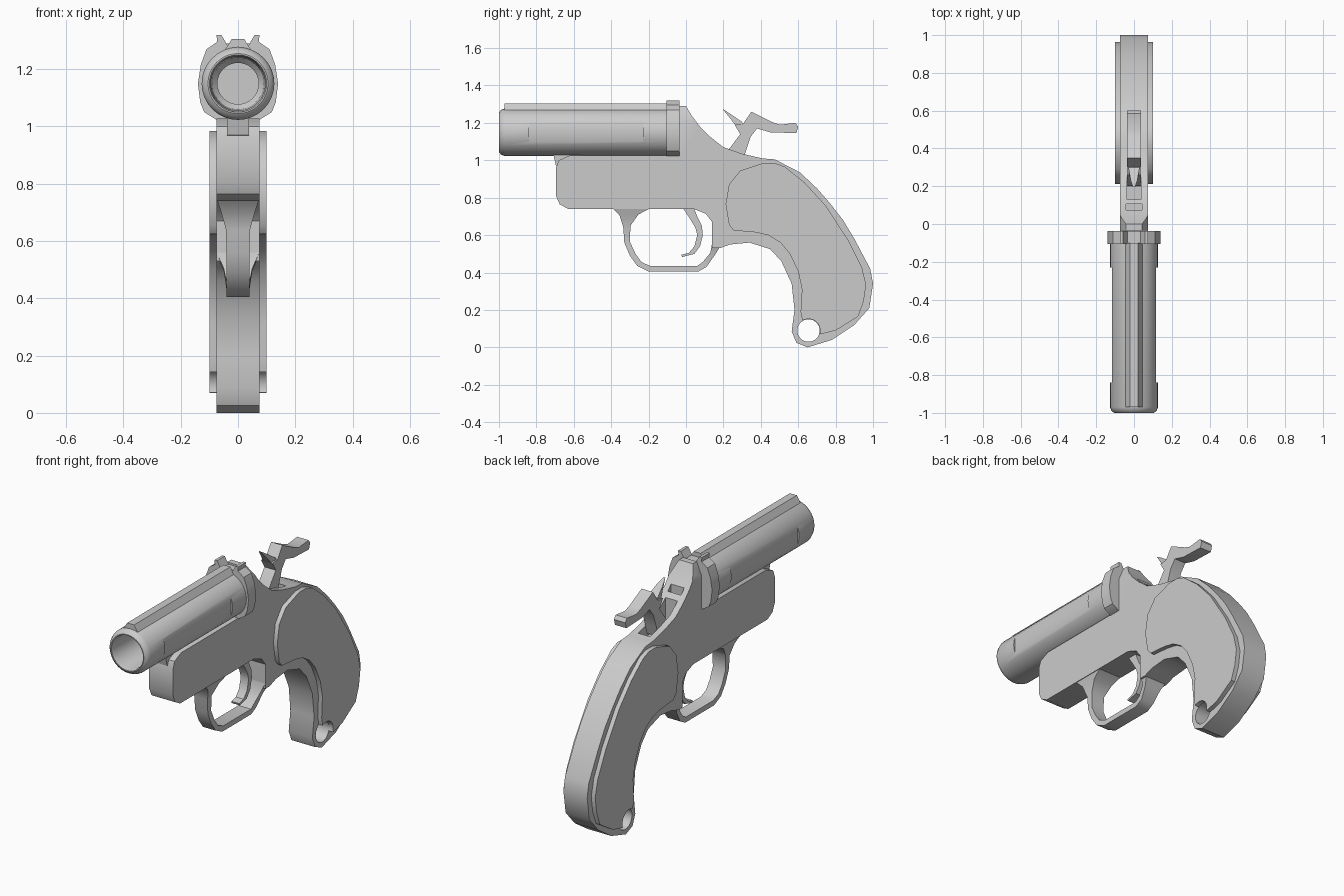
import bpy, bmesh
from math import pi, sin, cos


def finish(name, bm):
    bmesh.ops.recalc_face_normals(bm, faces=bm.faces[:])
    me = bpy.data.meshes.new(name)
    bm.to_mesh(me)
    bm.free()
    ob = bpy.data.objects.new(name, me)
    bpy.context.collection.objects.link(ob)
    return ob


def prism(name, pts, lo, hi, axis='x'):
    """Extrude a (y,z) outline along x, or an (x,z) outline along y."""
    bm = bmesh.new()
    put = (lambda a, b, t: (t, a, b)) if axis == 'x' else (lambda a, b, t: (a, t, b))
    A, B = [[bm.verts.new(put(a, b, t)) for a, b in pts] for t in (lo, hi)]
    bm.faces.new(A)
    bm.faces.new(B[::-1])
    n = len(pts)
    for i in range(n):
        j = (i + 1) % n
        bm.faces.new((A[i], A[j], B[j], B[i]))
    return finish(name, bm)


def bridge(name, rings):
    """Skin a chain of closed rings and cap both ends."""
    bm = bmesh.new()
    R = [[bm.verts.new(p) for p in r] for r in rings]
    n = len(R[0])
    for a, b in zip(R, R[1:]):
        for i in range(n):
            j = (i + 1) % n
            bm.faces.new((a[i], a[j], b[j], b[i]))
    bm.faces.new(R[0])
    bm.faces.new(R[-1][::-1])
    return finish(name, bm)


def box(a, b):
    (x0, y0, z0), (x1, y1, z1) = a, b
    return prism("cutter", [(y0, z0), (y1, z0), (y1, z1), (y0, z1)], x0, x1)


def circle(cy, cz, r, n=28):
    return [(cy + r * cos(2 * pi * i / n), cz + r * sin(2 * pi * i / n)) for i in range(n)]


def cut(ob, cutter):
    m = ob.modifiers.new("cut", 'BOOLEAN')
    m.operation, m.solver, m.object = 'DIFFERENCE', 'EXACT', cutter
    bpy.context.view_layer.objects.active = ob
    bpy.ops.object.modifier_apply(modifier=m.name)
    bpy.data.objects.remove(cutter)


# Frame: receiver block, breech and grip backbone in one side profile
frame = prism("frame", [
    (-0.695, 0.81), (-0.695, 0.96), (-0.68, 1.0), (-0.62, 1.027), (-0.035, 1.027), (-0.035, 1.29),
    (0.0, 1.29), (0.03, 1.24), (0.075, 1.18), (0.13, 1.125), (0.2, 1.07), (0.3, 1.035), (0.41, 1.01),
    (0.475, 1.005), (0.61, 0.935), (0.70, 0.85), (0.77, 0.77), (0.84, 0.68), (0.90, 0.58), (0.985, 0.42),
    (1.0, 0.34), (0.98, 0.21), (0.90, 0.12), (0.78, 0.04), (0.65, 0.0), (0.59, 0.025), (0.565, 0.085),
    (0.58, 0.2), (0.565, 0.34), (0.51, 0.46), (0.45, 0.525), (0.34, 0.56), (0.235, 0.55), (0.18, 0.53),
    (0.14, 0.53), (0.14, 0.67), (0.105, 0.715), (0.04, 0.74), (-0.63, 0.74), (-0.675, 0.765)], -0.075, 0.075)
cut(frame, box((-0.038, 0.13, 0.97), (0.038, 0.38, 1.3)))      # hammer slot
cut(frame, box((-0.042, 0.075, 1.115), (0.042, 0.105, 1.3)))   # latch window
cut(frame, prism("cutter", circle(0.655, 0.09, 0.06), -0.2, 0.2))
for s in (-1, 1):                                              # narrowed breech top
    cut(frame, prism("cutter", [(s * 0.035, 1.31), (s * 0.085, 1.19), (s * 0.1, 1.31)], -0.2, 0.15, 'y'))

# Grip panels on both sides
panel = [(0.41, 0.985), (0.29, 0.945), (0.23, 0.87), (0.212, 0.765), (0.23, 0.655), (0.255, 0.625),
         (0.37, 0.615), (0.44, 0.6), (0.505, 0.56), (0.555, 0.5), (0.60, 0.405), (0.62, 0.31),
         (0.613, 0.19), (0.625, 0.13), (0.68, 0.075), (0.72, 0.07), (0.80, 0.09), (0.92, 0.165),
         (0.95, 0.245), (0.963, 0.335), (0.94, 0.43), (0.867, 0.575), (0.745, 0.76), (0.635, 0.88),
         (0.53, 0.965), (0.475, 0.985)]
for side, s in (("left", -1), ("right", 1)):
    p = prism("grip_panel_" + side, panel, *sorted((s * 0.07, s * 0.1)))
    cut(p, prism("cutter", circle(0.655, 0.09, 0.062), -0.2, 0.2))

# Trigger guard: outer point, inner point, half width
guard = [((-0.40, 0.75), (-0.18, 0.75), 0.075), ((-0.355, 0.705), (-0.255, 0.71), 0.06),
         ((-0.335, 0.64), (-0.297, 0.65), 0.042), ((-0.33, 0.56), (-0.3, 0.565), 0.04),
         ((-0.30, 0.49), (-0.27, 0.50), 0.04), ((-0.26, 0.435), (-0.237, 0.455), 0.04),
         ((-0.2, 0.405), (-0.19, 0.435), 0.04), ((0.065, 0.405), (0.06, 0.435), 0.04),
         ((0.11, 0.43), (0.09, 0.457), 0.04), ((0.155, 0.495), (0.13, 0.505), 0.05),
         ((0.19, 0.55), (0.14, 0.56), 0.074)]
bridge("trigger_guard", [[(-w, *o), (w, *o), (w, *i), (-w, *i)] for o, i, w in guard])

# Trigger
prism("trigger", [(-0.02, 0.75), (0.02, 0.69), (0.05, 0.64), (0.06, 0.6), (0.045, 0.54), (0.015, 0.505),
                  (-0.025, 0.495), (-0.02, 0.483), (0.045, 0.5), (0.075, 0.54), (0.09, 0.6),
                  (0.085, 0.65), (0.06, 0.7), (0.04, 0.75)], -0.025, 0.025)

# Barrel with stepped bore and flattened sides
profile = [(-0.04, 0.127), (-0.97, 0.127), (-0.99, 0.119), (-1.0, 0.105), (-1.0, 0.1),
           (-0.98, 0.095), (-0.4, 0.09), (-0.38, 0.072), (-0.07, 0.072)]
barrel = bridge("barrel", [[(x, y, z) for x, z in circle(0, 1.15, r, 32)] for y, r in profile])
for s in (-1, 1):
    x0, x1 = sorted((s * 0.116, s * 0.2))
    cut(barrel, box((x0, -0.84, 1.0), (x1, -0.23, 1.3)))

# Top rib and hinge lug
prism("barrel_rib", [(-0.05, 1.26), (-0.022, 1.305), (0.022, 1.305), (0.05, 1.26)], -0.97, -0.1, 'y')
prism("hinge_lug", [(-0.71, 1.035), (-0.695, 0.97), (-0.65, 0.96), (-0.56, 1.0), (-0.56, 1.035)], -0.038, 0.038)

# Breech collar with notched rear sight ears
half = [(0.035, 1.28), (0.058, 1.32), (0.075, 1.32), (0.073, 1.295), (0.11, 1.27), (0.13, 1.215),
        (0.14, 1.15), (0.132, 1.085), (0.118, 1.05), (0.07, 1.02)]
prism("breech_collar", half + [(-x, z) for x, z in reversed(half)], -0.105, -0.036, 'y')

# Hammer and its striker nose
prism("hammer", [(0.2, 0.99), (0.23, 1.06), (0.29, 1.14), (0.26, 1.19), (0.305, 1.195), (0.35, 1.26),
                 (0.46, 1.205), (0.50, 1.19), (0.585, 1.2), (0.6, 1.18), (0.59, 1.145), (0.45, 1.15),
                 (0.38, 1.17), (0.345, 1.125), (0.32, 1.05), (0.30, 0.985)], -0.036, 0.036)
nose = prism("hammer_nose", [(0.195, 1.275), (0.235, 1.25), (0.30, 1.205), (0.31, 1.17), (0.265, 1.185),
                             (0.24, 1.22)], -0.03, 0.03)
for v in nose.data.vertices:
    v.co.x *= min(1, max(0.2, (v.co.y - 0.18) / 0.09))

# Smooth the curved faces, keep hard edges
for ob in bpy.context.scene.objects:
    ob.select_set(True)
bpy.context.view_layer.objects.active = frame
bpy.ops.object.shade_smooth_by_angle(angle=0.6)
